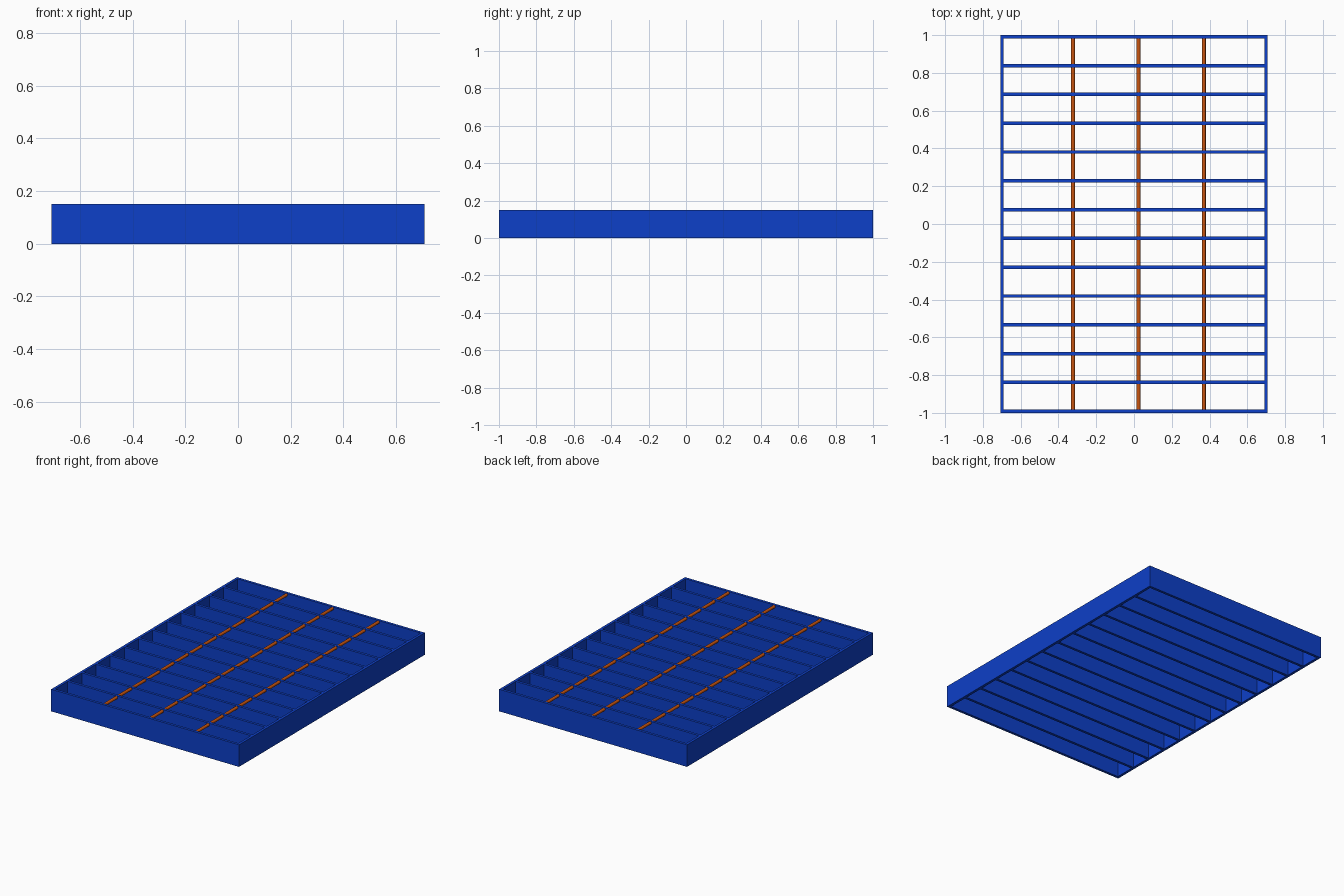
import bpy, bmesh, math
from mathutils import Matrix

if "Cube" in bpy.data.objects:
    bpy.data.objects.remove(bpy.data.objects["Cube"])

W, L, H, T = 0.708, 1.0, 0.15, 0.018   # half width, half length, height, plate thickness


def material(name, rgb):
    m = bpy.data.materials.new(name)
    m.diffuse_color = (*rgb, 1)
    m.use_nodes = True
    m.node_tree.nodes["Principled BSDF"].inputs["Base Color"].default_value = m.diffuse_color
    return m


BLUE = material("blue", (0.004, 0.05, 0.58))
ORANGE = material("orange", (0.58, 0.09, 0.005))


def finish(name, bm, mat):
    me = bpy.data.meshes.new(name)
    bm.to_mesh(me)
    bm.free()
    me.materials.append(mat)
    ob = bpy.data.objects.new(name, me)
    bpy.context.collection.objects.link(ob)
    return ob


def box(name, loc, size, mat):
    bm = bmesh.new()
    bmesh.ops.create_cube(bm, size=1, matrix=Matrix.Translation(loc) @ Matrix.Diagonal((*size, 1)))
    return finish(name, bm, mat)


# Side plates
for side, s in (("left", -1), ("right", 1)):
    box(f"{side}_side_plate", (s * (W - T / 2), 0, H / 2), (T, 2 * L, H), BLUE)

# Bearing bars, the first and last closing the frame
COUNT = 14
for i in range(COUNT):
    y = -(L - T / 2) + i * (2 * L - T) / (COUNT - 1)
    box(f"bearing_bar_{i + 1}", (0, y, H / 2), (2 * (W - T), T, H), BLUE)

# Cross rods threaded through the bars just below the top edge
R = 0.01
for i, x in enumerate((-0.323, 0.024, 0.37)):
    bm = bmesh.new()
    bmesh.ops.create_cone(bm, cap_ends=True, segments=16, radius1=R, radius2=R, depth=2 * L - T,
                          matrix=Matrix.Translation((x, 0, H - R - 0.001)) @ Matrix.Rotation(math.pi / 2, 4, 'X'))
    rod = finish(f"cross_rod_{i + 1}", bm, ORANGE)
    bpy.context.view_layer.objects.active = rod
    rod.select_set(True)
    bpy.ops.object.shade_smooth_by_angle(angle=math.radians(40))
    rod.select_set(False)
